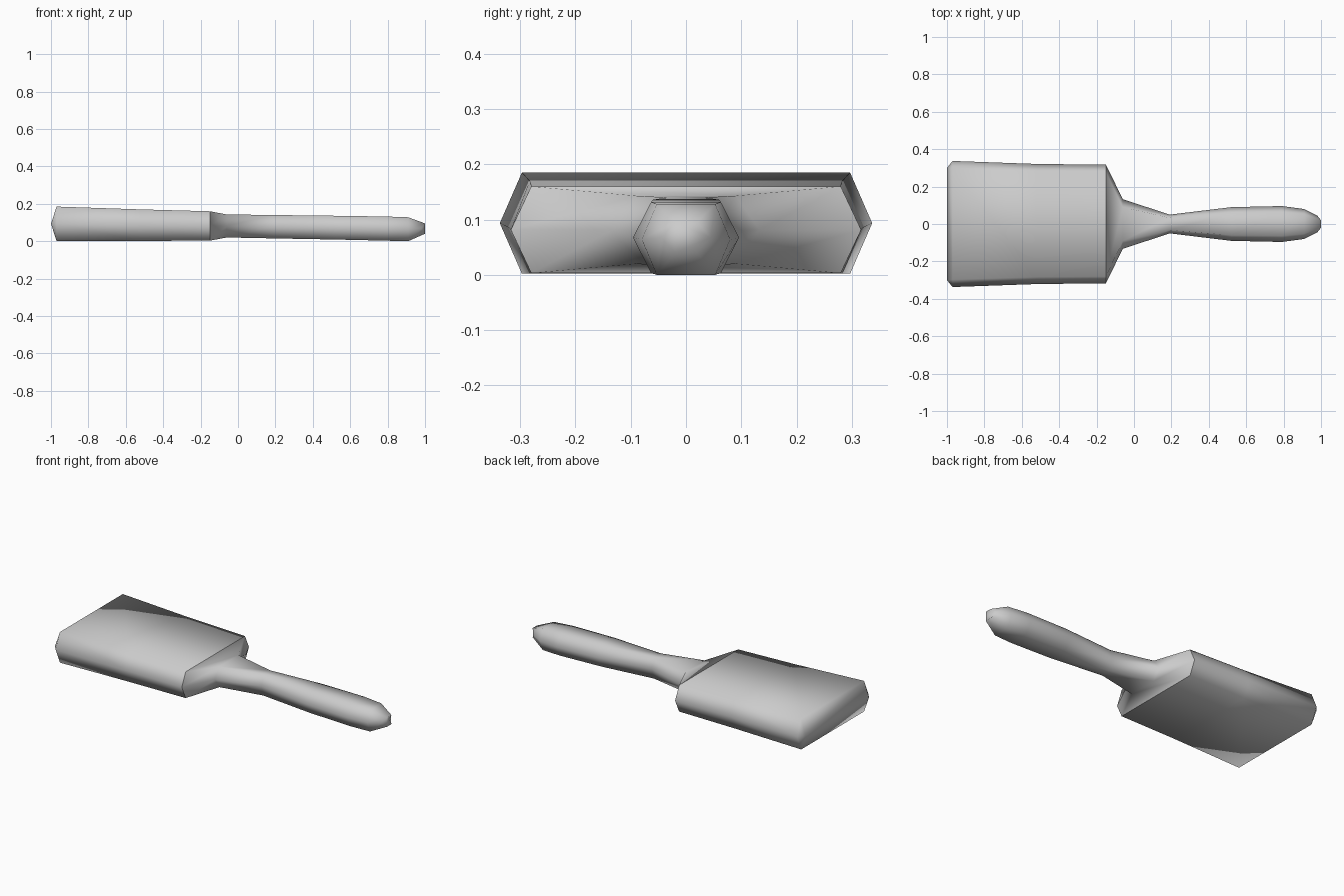
import bpy, bmesh

if "Cube" in bpy.data.objects:
    bpy.data.objects.remove(bpy.data.objects["Cube"], do_unlink=True)

gray = bpy.data.materials.new("plain_gray")
gray.use_nodes = True
color = (0.6, 0.6, 0.6, 1)
gray.diffuse_color = color
gray.node_tree.nodes["Principled BSDF"].inputs["Base Color"].default_value = color


def hexagon(x, half_mid, half_flat, bottom, top, mid_shift=0.0):
    """Six points around the x axis, widest at mid height."""
    mid = (bottom + top) / 2
    return [(x, half_flat, top), (x + mid_shift, half_mid, mid),
            (x, half_flat, bottom), (x, -half_flat, bottom),
            (x + mid_shift, -half_mid, mid), (x, -half_flat, top)]


def loft(name, sections, cap_last):
    """Bridge hexagonal sections into one smooth skin."""
    bm = bmesh.new()
    rings = [[bm.verts.new(p) for p in hexagon(*s)] for s in sections]
    for a, b in zip(rings, rings[1:]):
        for i in range(6):
            j = (i + 1) % 6
            bm.faces.new((a[i], a[j], b[j], b[i]))
    if cap_last:
        bm.faces.new(rings[-1])
    bmesh.ops.remove_doubles(bm, verts=bm.verts, dist=0.0005)
    bmesh.ops.recalc_face_normals(bm, faces=bm.faces)
    for f in bm.faces:
        f.smooth = True
    # outward direction check on the topmost face
    bm.normal_update()
    highest = max(bm.faces, key=lambda f: f.calc_center_median().z)
    if highest.normal.z < 0:
        bmesh.ops.reverse_faces(bm, faces=bm.faces)
    mesh = bpy.data.meshes.new(name)
    bm.to_mesh(mesh)
    bm.free()
    mesh.materials.append(gray)
    obj = bpy.data.objects.new(name, mesh)
    bpy.context.collection.objects.link(obj)
    return obj


# shared joint where head and handle meet with a hard edge
joint = (-0.15, 0.317, 0.28, 0.003, 0.16)

# wide bristle head, closing to a ridge at the end
loft("bristle_head", [
    joint,
    (-0.52, 0.321, 0.283, 0.002, 0.17),
    (-0.97, 0.337, 0.297, 0.002, 0.185),
    (-1.0, 0.30, 0.30, 0.093, 0.093),
], False)

# shoulder, narrow neck and rounded grip
loft("handle", [
    joint,
    (-0.06, 0.133, 0.09, 0.02, 0.143),
    (0.19, 0.05, 0.033, 0.015, 0.14),
    (0.52, 0.09, 0.06, 0.009, 0.136),
    (0.79, 0.096, 0.063, 0.003, 0.132),
    (0.91, 0.08, 0.053, 0.0, 0.128),
    (1.0, 0.045, 0.02, 0.04, 0.095, -0.02),
], True)
